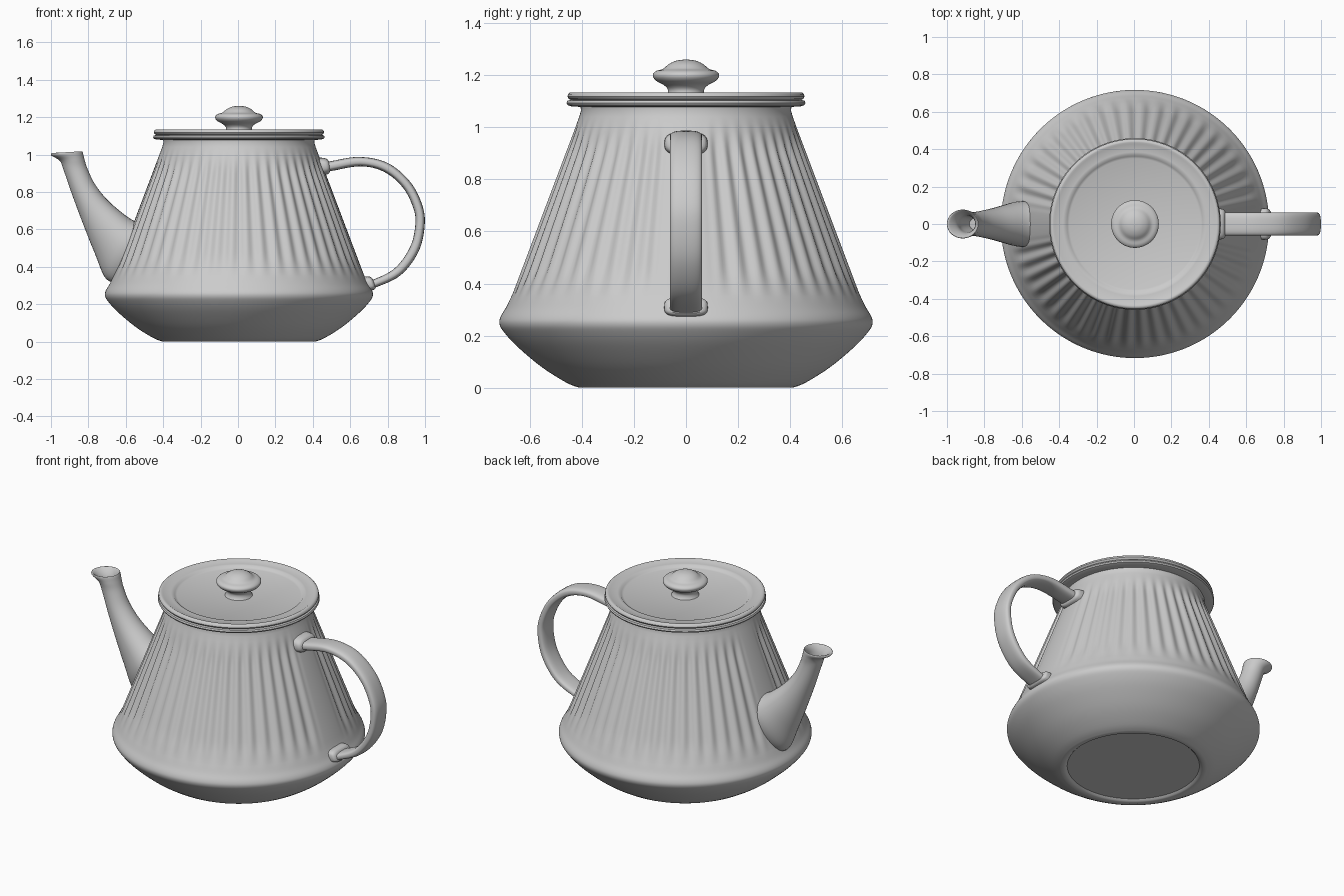
import bpy, bmesh, math

CX = 0.005          # axis of the turned parts
FLUTES = 48


def spline(points, steps):
    """Catmull-Rom through tuples of any length."""
    out = []
    n = len(points)
    for i in range(n - 1):
        p0, p1 = points[max(i - 1, 0)], points[i]
        p2, p3 = points[i + 1], points[min(i + 2, n - 1)]
        for s in range(steps):
            t = s / steps
            out.append(tuple(
                0.5 * (2 * b + (c - a) * t + (2 * a - 5 * b + 4 * c - d) * t ** 2
                       + (3 * b - a - 3 * c + d) * t ** 3)
                for a, b, c, d in zip(p0, p1, p2, p3)))
    out.append(points[-1])
    return out


def skin(name, rings, angle=40):
    """Bridge closed rings of points and cap both ends."""
    bm = bmesh.new()
    loops = [[bm.verts.new(p) for p in ring] for ring in rings]
    for a, b in zip(loops, loops[1:]):
        for i in range(len(a)):
            j = (i + 1) % len(a)
            bm.faces.new((a[i], a[j], b[j], b[i]))
    bm.faces.new(loops[0])
    bm.faces.new(loops[-1])
    bmesh.ops.recalc_face_normals(bm, faces=bm.faces)
    mesh = bpy.data.meshes.new(name)
    bm.to_mesh(mesh)
    bm.free()
    obj = bpy.data.objects.new(name, mesh)
    bpy.context.collection.objects.link(obj)
    bpy.ops.object.select_all(action='DESELECT')
    obj.select_set(True)
    bpy.context.view_layer.objects.active = obj
    bpy.ops.object.shade_smooth_by_angle(angle=math.radians(angle))
    return obj


def lathe(name, profile, seg=96, offset=lambda a, z: 0.0):
    rings = []
    for r, z in profile:
        ring = []
        for i in range(seg):
            a = 2 * math.pi * i / seg
            rr = r + offset(a, z)
            ring.append((CX + rr * math.cos(a), rr * math.sin(a), z))
        rings.append(ring)
    return skin(name, rings)


def loft(name, sections, seg=32, power=1.0, steps=6):
    """Sections: outer x, z, inner x, z, half width in y, widening toward inner side."""
    rings = []
    for lx, lz, rx, rz, w, k in spline(sections, steps):
        ring = []
        for i in range(seg):
            a = 2 * math.pi * i / seg
            c = math.copysign(abs(math.cos(a)) ** power, math.cos(a))
            s = math.copysign(abs(math.sin(a)) ** power, math.sin(a))
            ring.append(((lx + rx) / 2 + c * (rx - lx) / 2,
                         w * s * (1 + k * c),
                         (lz + rz) / 2 + c * (rz - lz) / 2))
        rings.append(ring)
    return skin(name, rings)


# Fluted body
def smooth(e0, e1, v):
    t = min(max((v - e0) / (e1 - e0), 0), 1)
    return t * t * (3 - 2 * t)


def flute(a, z):
    fade = smooth(0.32, 0.48, z) * (1 - smooth(0.88, 1.03, z))
    ends = smooth(0.12, 0.24, abs(math.sin(a)))     # plain behind handle and spout
    return -0.014 * fade * ends * (0.5 + 0.5 * math.cos(FLUTES * a))


foot = [(0.375, 0.012), (0.385, 0.003), (0.395, 0.0), (0.41, 0.0)]
belly = spline([(0.41, 0.0), (0.46, 0.02), (0.555, 0.08), (0.65, 0.16), (0.70, 0.215),
                (0.716, 0.245), (0.712, 0.272), (0.69, 0.31), (0.667, 0.36)], 4)
wall = [(0.667 + (0.41 - 0.667) * t / 24, 0.36 + 0.68 * t / 24) for t in range(1, 25)]
rim = [(0.403, 1.065), (0.405, 1.078), (0.44, 1.08), (0.455, 1.085), (0.459, 1.093),
       (0.455, 1.102), (0.44, 1.105), (0.36, 1.105)]
lathe("body", foot + belly[1:] + wall + rim, FLUTES * 8, flute)

# Lid with raised border
lathe("lid", [(0.01, 1.10), (0.44, 1.104), (0.45, 1.109), (0.455, 1.117), (0.453, 1.127),
              (0.446, 1.133), (0.436, 1.134), (0.428, 1.129), (0.385, 1.127),
              (0.37, 1.125), (0.362, 1.117), (0.35, 1.112), (0.01, 1.114)], 128)

# Knob
lathe("lid_knob", spline([(0.085, 1.105), (0.072, 1.125), (0.07, 1.145), (0.085, 1.162),
                          (0.113, 1.177), (0.126, 1.192), (0.126, 1.206), (0.112, 1.217),
                          (0.088, 1.224), (0.065, 1.243), (0.035, 1.256), (0.002, 1.26)], 3), 64)

# Spout, ending in a hollow mouth
loft("spout", [(-0.62, 0.31, -0.48, 0.63, 0.115, 0.25),
               (-0.705, 0.335, -0.555, 0.645, 0.118, 0.25),
               (-0.765, 0.47, -0.64, 0.705, 0.100, 0.18),
               (-0.825, 0.62, -0.71, 0.77, 0.082, 0.08),
               (-0.885, 0.78, -0.767, 0.845, 0.068, 0.0),
               (-0.930, 0.91, -0.805, 0.925, 0.062, 0.0),
               (-0.952, 0.965, -0.822, 0.978, 0.068, 0.0),
               (-0.998, 0.995, -0.830, 1.010, 0.077, 0.0),
               (-0.990, 1.007, -0.836, 1.015, 0.072, 0.0),
               (-0.945, 0.965, -0.848, 0.980, 0.050, 0.0),
               (-0.925, 0.90, -0.842, 0.91, 0.042, 0.0),
               (-0.880, 0.80, -0.800, 0.84, 0.035, 0.0)])

# Strap handle
W = 0.062
loft("handle", [(0.40, 0.945, 0.40, 0.895, W, 0), (0.50, 0.965, 0.50, 0.912, W, 0),
                (0.65, 0.987, 0.655, 0.937, W, 0), (0.80, 0.955, 0.78, 0.908, W, 0),
                (0.92, 0.855, 0.88, 0.825, W, 0), (0.985, 0.73, 0.937, 0.715, W, 0),
                (0.998, 0.62, 0.948, 0.625, W, 0), (0.965, 0.48, 0.92, 0.505, W, 0),
                (0.87, 0.355, 0.838, 0.392, W, 0), (0.73, 0.287, 0.72, 0.33, W, 0),
                (0.64, 0.26, 0.63, 0.305, W, 0)], power=0.7)

# Collars where the handle meets the body
loft("handle_collar_top", [(0.41, 0.985, 0.44, 0.885, 0.084, 0), (0.455, 0.982, 0.475, 0.893, 0.082, 0),
                           (0.475, 0.976, 0.487, 0.90, 0.076, 0), (0.485, 0.966, 0.492, 0.91, 0.066, 0)],
     power=0.75)
loft("handle_collar_bottom", [(0.67, 0.262, 0.65, 0.345, 0.084, 0), (0.718, 0.274, 0.695, 0.348, 0.083, 0),
                              (0.73, 0.279, 0.712, 0.343, 0.077, 0), (0.736, 0.286, 0.72, 0.335, 0.066, 0)],
     power=0.6)
